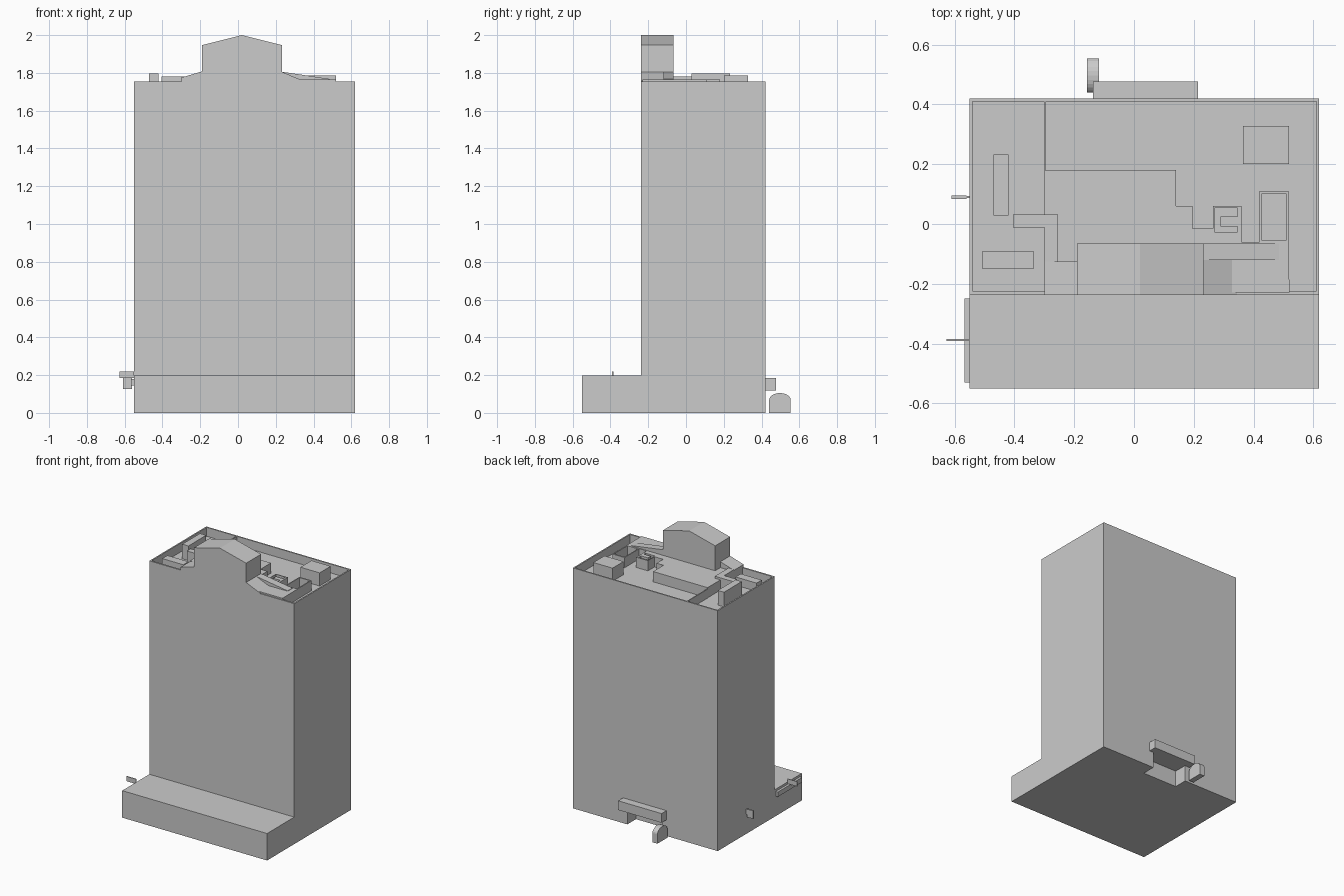
import bpy, bmesh, math

if "Cube" in bpy.data.objects:
    bpy.data.objects.remove(bpy.data.objects["Cube"])


def prism(name, pts, lo, hi, axis='z'):
    """Extrude a closed 2D outline along an axis (x: yz outline, y: xz, z: xy)."""
    place = {'x': lambda a, b, t: (t, a, b),
             'y': lambda a, b, t: (a, t, b),
             'z': lambda a, b, t: (a, b, t)}[axis]
    bm = bmesh.new()
    face = bm.faces.new([bm.verts.new(place(a, b, lo)) for a, b in pts])
    ext = bmesh.ops.extrude_face_region(bm, geom=[face])
    verts = [g for g in ext['geom'] if isinstance(g, bmesh.types.BMVert)]
    bmesh.ops.translate(bm, verts=verts, vec=place(0, 0, hi - lo))
    bmesh.ops.recalc_face_normals(bm, faces=bm.faces)
    mesh = bpy.data.meshes.new(name)
    bm.to_mesh(mesh)
    bm.free()
    ob = bpy.data.objects.new(name, mesh)
    bpy.context.collection.objects.link(ob)
    return ob


def box(name, x0, x1, y0, y1, z0, z1):
    return prism(name, [(x0, y0), (x1, y0), (x1, y1), (x0, y1)], z0, z1)


def cut(target, cutter):
    """Boolean-subtract the cutter, then remove it."""
    cutter.hide_render = True
    mod = target.modifiers.new("cut", 'BOOLEAN')
    mod.operation, mod.solver, mod.object = 'DIFFERENCE', 'EXACT', cutter
    bpy.context.view_layer.objects.active = target
    bpy.ops.object.modifier_apply(modifier=mod.name)
    bpy.data.objects.remove(cutter)


FLOOR, TOP = 1.69, 1.755      # roof deck and parapet top
FRONT = -0.237                # tower front face

# Tower and podium in one side profile, with sunken roof and rear doorway
tower = prism("tower_body", [(-0.55, 0), (0.42, 0), (0.42, TOP), (FRONT, TOP),
                             (FRONT, 0.197), (-0.55, 0.197)], -0.55, 0.62, 'x')
cut(tower, box("roof_cutter", -0.54, 0.61, -0.225, 0.41, FLOOR, 2))
cut(tower, box("door_cutter", -0.10, 0.18, 0.32, 0.5, -0.1, 0.12))

# Raised roof platform with a sunken tray and a C-shaped well
platform = prism("roof_platform", [
    (-0.30, -0.23), (0.52, -0.23), (0.517, 0.11), (0.42, 0.11), (0.42, -0.06),
    (0.36, -0.06), (0.36, 0.06), (0.265, 0.06), (0.265, -0.015),
    (0.195, -0.015), (0.195, 0.06), (0.14, 0.06), (0.14, 0.18),
    (-0.30, 0.18)], FLOOR - 0.005, 1.765)
cut(platform, box("tray_cutter", 0.427, 0.51, -0.053, 0.10, FLOOR, 2))
cut(platform, prism("well_cutter", [
    (0.27, -0.027), (0.347, -0.027), (0.347, -0.008), (0.29, -0.008),
    (0.29, 0.025), (0.347, 0.025), (0.347, 0.053), (0.27, 0.053)], FLOOR, 2))

# Gabled crown over the front face
prism("crown", [(-0.19, FLOOR), (0.232, FLOOR), (0.232, 1.947), (0.02, 2.0),
                (-0.19, 1.947)], FRONT, -0.065, 'y')

# Sloped shoulders beside the crown
prism("left_shoulder", [(-0.30, FLOOR), (-0.19, FLOOR), (-0.19, 1.808),
                        (-0.30, 1.775)], FRONT, -0.125, 'y')
prism("right_shoulder", [(0.232, FLOOR), (0.345, FLOOR), (0.345, 1.758),
                         (0.232, 1.806)], FRONT, -0.12, 'y')
prism("right_ramp", [(0.232, 1.76), (0.485, 1.76), (0.485, 1.768),
                     (0.232, 1.806)], -0.12, -0.065, 'y')

# Roof equipment and dividing wall
box("left_duct_arm", -0.405, -0.255, -0.012, 0.032, FLOOR, 1.78)
box("left_duct_run", -0.30, -0.255, -0.125, -0.012, FLOOR, 1.78)
box("roof_divider", -0.302, -0.295, 0.18, 0.41, FLOOR, TOP)
box("tall_vent", -0.47, -0.42, 0.028, 0.233, FLOOR, 1.797)
box("low_vent", -0.507, -0.337, -0.15, -0.09, FLOOR, 1.75)
box("square_vent", 0.364, 0.519, 0.20, 0.328, FLOOR, 1.786)

# Rear canopy and arched booth
box("rear_canopy", -0.137, 0.214, 0.42, 0.477, 0.118, 0.185)
arch = [(0.497 + 0.057 * math.cos(a), 0.068 + 0.037 * math.sin(a))
        for a in (math.pi * i / 12 for i in range(13))]
prism("arched_booth", [(0.44, 0)] + [(0.554, 0)] + arch, -0.157, -0.117, 'x')

# Side awning and projecting signs
box("side_awning", -0.567, -0.55, -0.53, -0.25, 0.145, 0.18)
box("upper_sign", -0.627, -0.55, -0.391, -0.385, 0.185, 0.22)
box("lower_sign", -0.61, -0.56, 0.084, 0.096, 0.127, 0.185)
box("lower_sign_bracket", -0.565, -0.55, 0.087, 0.093, 0.145, 0.18)
